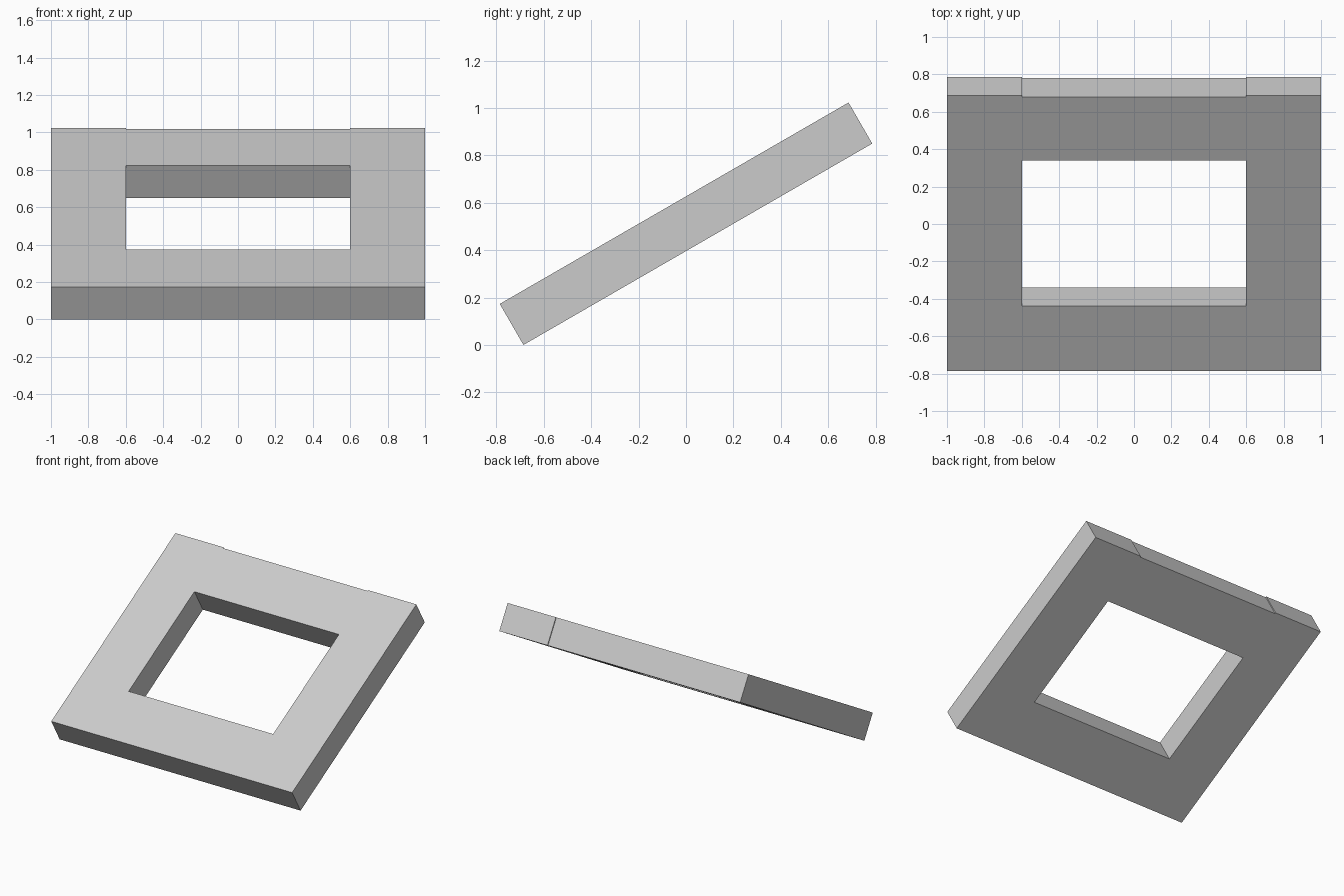
import bpy
from math import radians, sin, cos
from mathutils import Matrix

if "Cube" in bpy.data.objects:
    bpy.data.objects.remove(bpy.data.objects["Cube"])

TILT = radians(30)
LENGTH, THICK = 1.7, 0.2
CENTRE_Z = LENGTH / 2 * sin(TILT) + THICK / 2 * cos(TILT)
PLACE = Matrix.Translation((0, 0, CENTRE_Z)) @ Matrix.Rotation(TILT, 4, 'X')


def box(name, x, y, z):
    """Box spanning the given ranges in the plane of the tilted frame."""
    bpy.ops.mesh.primitive_cube_add(size=1)
    ob = bpy.context.object
    ob.name = name
    size = [b - a for a, b in (x, y, z)]
    mid = [(a + b) / 2 for a, b in (x, y, z)]
    ob.data.transform(PLACE @ Matrix.Translation(mid) @ Matrix.Diagonal((*size, 1)))
    return ob


# Tilted slab
frame = box("tilted_frame", (-1, 1), (-LENGTH / 2, LENGTH / 2), (-THICK / 2, THICK / 2))

# Window opening, and the slight recess of the rear rail between the side rails
cutters = [
    box("window_cutter", (-0.6, 0.6), (-0.45, 0.45), (-0.3, 0.3)),
    box("rear_recess_cutter", (-0.6, 0.6), (LENGTH / 2 - 0.007, 1.0), (-0.3, 0.3)),
]
bpy.ops.object.select_all(action='DESELECT')
frame.select_set(True)
bpy.context.view_layer.objects.active = frame
for cutter in cutters:
    cutter.hide_render = True
    mod = frame.modifiers.new(cutter.name, 'BOOLEAN')
    mod.operation = 'DIFFERENCE'
    mod.solver = 'EXACT'
    mod.object = cutter
    bpy.ops.object.modifier_apply(modifier=mod.name)
for cutter in cutters:
    bpy.data.objects.remove(cutter, do_unlink=True)
